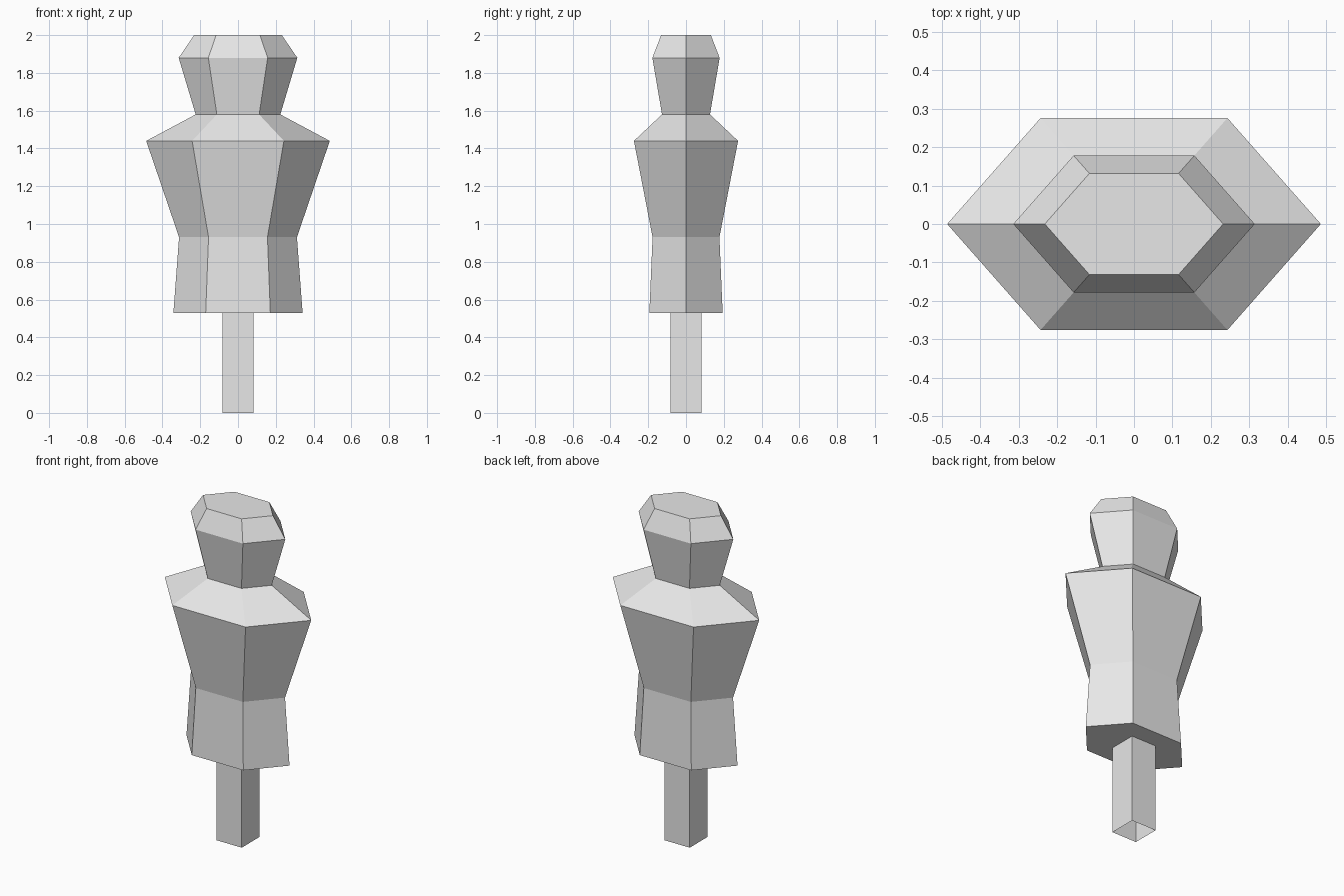
import bpy
import bmesh
from math import cos, sin, pi

cube = bpy.data.objects.get("Cube")
if cube:
    bpy.data.objects.remove(cube, do_unlink=True)

grey = bpy.data.materials.new("light grey")
grey.use_nodes = True
colour = (0.8, 0.8, 0.8, 1)
grey.diffuse_color = colour
grey.node_tree.nodes["Principled BSDF"].inputs["Base Color"].default_value = colour


def loft(name, profile, sides, turn=0, depth=1, cap_bottom=False, cap_top=False):
    """Stack polygon rings from (radius, height) pairs, flattened in y by depth."""
    bm = bmesh.new()
    rings = []
    for r, z in profile:
        angles = [turn + 2 * pi * i / sides for i in range(sides)]
        rings.append([bm.verts.new((r * cos(a), r * sin(a) * depth, z)) for a in angles])
    for low, high in zip(rings, rings[1:]):
        for i in range(sides):
            j = (i + 1) % sides
            bm.faces.new((low[i], low[j], high[j], high[i]))
    if cap_bottom:
        bm.faces.new(rings[0][::-1])
    if cap_top:
        bm.faces.new(rings[-1])
    mesh = bpy.data.meshes.new(name)
    bm.to_mesh(mesh)
    bm.free()
    mesh.materials.append(grey)
    obj = bpy.data.objects.new(name, mesh)
    bpy.context.collection.objects.link(obj)
    return obj


FLAT = 0.655  # front-to-back flattening of the hexagons

# Torso: hem, waist, shoulders, neck
loft("torso", [(0.342, 0.53), (0.312, 0.93), (0.486, 1.44), (0.224, 1.58)],
     6, depth=FLAT, cap_bottom=True)

# Head: neck, brow, crown
loft("head", [(0.224, 1.58), (0.314, 1.88), (0.232, 2.0)],
     6, depth=FLAT, cap_top=True)

# Square hollow post, open at the foot
POST = 0.083 * 2 ** 0.5
loft("post", [(POST, 0), (POST, 0.53)], 4, turn=pi / 4)
